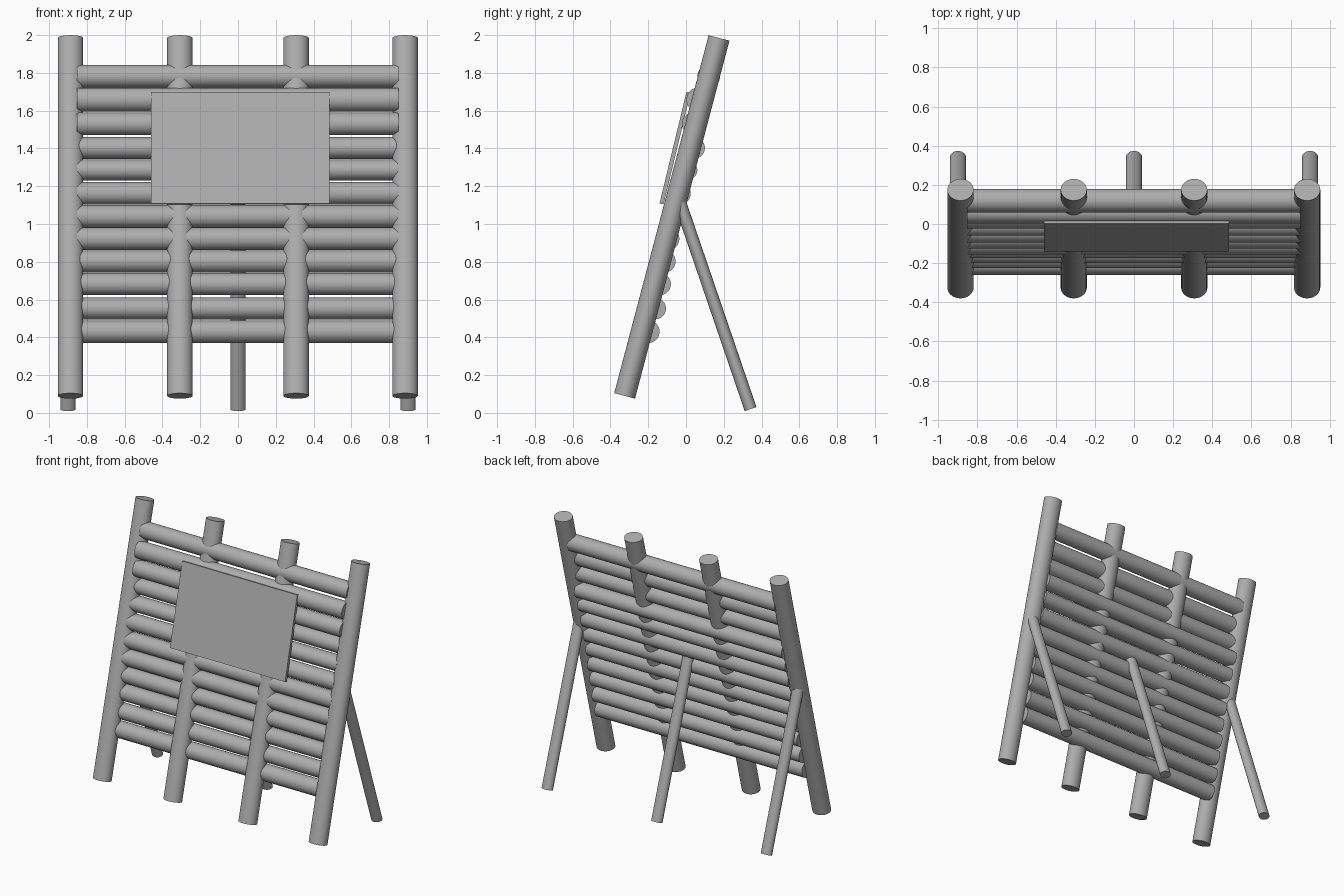
import bpy, math
from mathutils import Vector

if "Cube" in bpy.data.objects:
    bpy.data.objects.remove(bpy.data.objects["Cube"])

grey = bpy.data.materials.new("weathered_grey")
grey.diffuse_color = (0.42, 0.42, 0.42, 1)
grey.use_nodes = True
grey.node_tree.nodes["Principled BSDF"].inputs["Base Color"].default_value = grey.diffuse_color


def finish(obj, name):
    obj.name = name
    obj.data.materials.append(grey)


def pole(name, a, b, rx, ry, sides=32):
    """Round pole from a to b with an elliptical section."""
    a, b = Vector(a), Vector(b)
    d = b - a
    bpy.ops.mesh.primitive_cylinder_add(vertices=sides, radius=1, depth=1, location=(a + b) / 2)
    obj = bpy.context.object
    if abs(d.x) > abs(d.z):
        obj.rotation_euler = (0, math.pi / 2, 0)
    else:
        obj.rotation_euler = (-math.atan2(d.y, d.z), 0, 0)
    obj.scale = (rx, ry, d.length)
    bpy.ops.object.transform_apply(location=False, rotation=False, scale=True)
    bpy.ops.object.shade_smooth_by_angle(angle=math.radians(40))
    finish(obj, name)


# Four leaning front posts
for x in (-0.887, -0.308, 0.308, 0.885):
    pole("post", (x, -0.325, 0.09), (x, 0.175, 1.985), 0.067, 0.057)

# Horizontal wall logs: height, depth, vertical radius
logs = [(0.430, -0.200, 0.060), (0.553, -0.166, 0.058), (0.682, -0.140, 0.059),
        (0.802, -0.115, 0.059), (0.922, -0.095, 0.060), (1.040, -0.065, 0.060),
        (1.162, -0.035, 0.060), (1.286, 0.000, 0.056), (1.403, 0.040, 0.058),
        (1.530, 0.038, 0.060), (1.658, 0.062, 0.063), (1.782, 0.120, 0.061)]
for z, y, r in logs:
    pole("wall_log", (-0.853, y, z), (0.85, y, z), r, 0.06)

# Three rear props
for x in (-0.9, 0.0, 0.9):
    pole("rear_prop", (x, 0.342, 0.02), (x, -0.034, 1.12), 0.041, 0.033, 24)

# Sign board on the front of the posts
bpy.ops.mesh.primitive_cube_add(size=1, location=(0.012, -0.058, 1.402))
board = bpy.context.object
board.scale = (0.945, 0.022, 0.608)
board.rotation_euler = (-math.radians(13.6), 0, 0)
finish(board, "sign_board")
